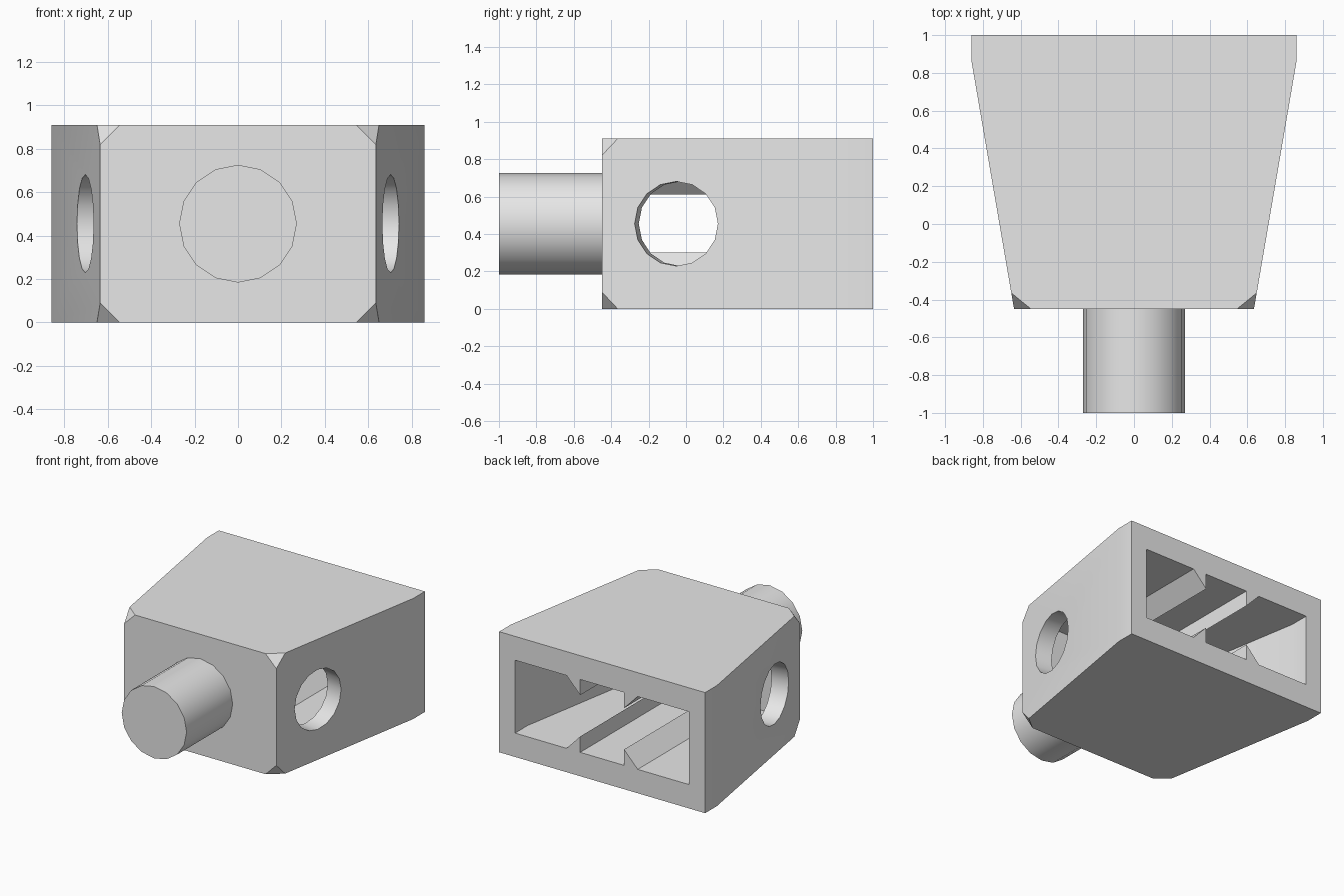
import bpy
import bmesh
import math
from mathutils import Vector, Matrix

if "Cube" in bpy.data.objects:
    bpy.data.objects.remove(bpy.data.objects["Cube"])

grey = bpy.data.materials.new("light grey")
grey.diffuse_color = (0.8, 0.8, 0.8, 1)
grey.use_nodes = True
grey.node_tree.nodes["Principled BSDF"].inputs["Base Color"].default_value = grey.diffuse_color

H, MID = 0.91, 0.455              # body height and its centre line
FRONT, KINK, BACK = -0.45, 0.86, 1.0
SLOPE = (0.86 - 0.635) / (KINK - FRONT)


def finish(bm, name):
    bmesh.ops.recalc_face_normals(bm, faces=bm.faces)
    mesh = bpy.data.meshes.new(name)
    bm.to_mesh(mesh)
    bm.free()
    mesh.materials.append(grey)
    obj = bpy.data.objects.new(name, mesh)
    bpy.context.collection.objects.link(obj)
    return obj


def prism(name, points, offset):
    bm = bmesh.new()
    face = bm.faces.new([bm.verts.new(p) for p in points])
    new = bmesh.ops.extrude_face_region(bm, geom=[face])["geom"]
    bmesh.ops.translate(bm, vec=offset, verts=[v for v in new if isinstance(v, bmesh.types.BMVert)])
    return finish(bm, name)


def cylinder(name, radius, length, centre, axis):
    bm = bmesh.new()
    turn = Vector(axis).to_track_quat('Z', 'Y').to_matrix().to_4x4()
    bmesh.ops.create_cone(bm, cap_ends=True, segments=16, radius1=radius, radius2=radius,
                          depth=length, matrix=Matrix.Translation(centre) @ turn)
    return finish(bm, name)


def activate(obj):
    bpy.ops.object.select_all(action='DESELECT')
    obj.select_set(True)
    bpy.context.view_layer.objects.active = obj


def subtract(obj, cutter):
    cutter.hide_render = True
    mod = obj.modifiers.new("cut", 'BOOLEAN')
    mod.operation, mod.solver, mod.object = 'DIFFERENCE', 'EXACT', cutter
    activate(obj)
    bpy.ops.object.modifier_apply(modifier=mod.name)
    bpy.data.objects.remove(cutter, do_unlink=True)


def outline(front_x, front_y, kink_x, kink_y, back_y, z):
    half = [(front_x, front_y), (kink_x, kink_y), (kink_x, back_y)]
    return [(x, y, z) for x, y in half] + [(-x, y, z) for x, y in reversed(half)]


# Tapered housing
body = prism("housing", outline(0.635, FRONT, 0.86, KINK, BACK, 0), (0, 0, H))

# Clipped front corners
bm = bmesh.new()
bm.from_mesh(body.data)
centre = Vector((0, 0.2, MID))
for sx in (-1, 1):
    for z, sz in ((0, 1), (H, -1)):
        a = Vector((sx * 0.545, FRONT, z))
        b = Vector((sx * (0.635 + 0.085 * SLOPE), FRONT + 0.085, z))
        c = Vector((sx * 0.635, FRONT, z + sz * 0.09))
        normal = (b - a).cross(c - a).normalized()
        if normal.dot(centre - a) > 0:
            normal.negate()
        cut = bmesh.ops.bisect_plane(bm, geom=bm.verts[:] + bm.edges[:] + bm.faces[:], dist=1e-5,
                                     plane_co=a, plane_no=normal, clear_outer=True)["geom_cut"]
        bmesh.ops.edgeloop_fill(bm, edges=[e for e in cut if isinstance(e, bmesh.types.BMEdge)])
bmesh.ops.recalc_face_normals(bm, faces=bm.faces)
bm.to_mesh(body.data)
bm.free()

# Cavity open at the back, with wedge rails left standing on floor and ceiling
inner_front = -0.27
inner_x = 0.727 - (0.85 - inner_front) * SLOPE
cavity = prism("cavity_cutter", outline(inner_x, inner_front, 0.727, 0.85, 1.1, 0.18), (0, 0, 0.55))
for s in (-1, 1):
    for base, tip in ((0.18, 0.30), (0.73, 0.612)):
        out = base + (base - tip) * 0.5          # overshoot so the cut is clean
        wide = 0.297 + 0.5 * (0.297 - 0.183)
        rail = prism("rail_cutter", [(s * 0.183, -0.4, out), (s * wide, -0.4, out),
                                     (s * 0.183, -0.4, tip)], (0, 1.6, 0))
        subtract(cavity, rail)
subtract(body, cavity)

# Round holes square to the sloping side walls
for s in (-1, 1):
    x = 0.635 + (-0.052 - FRONT) * SLOPE
    hole = cylinder("hole_cutter", 0.226, 0.36, (s * x, -0.052, MID), (s, -SLOPE, 0))
    subtract(body, hole)

# Round stub on the front
stub = cylinder("front_stub", 0.271, 0.6, (0, -0.7, MID), (0, -1, 0))

for obj in (body, stub):
    activate(obj)
    bpy.ops.object.shade_smooth_by_angle(angle=math.radians(30))
